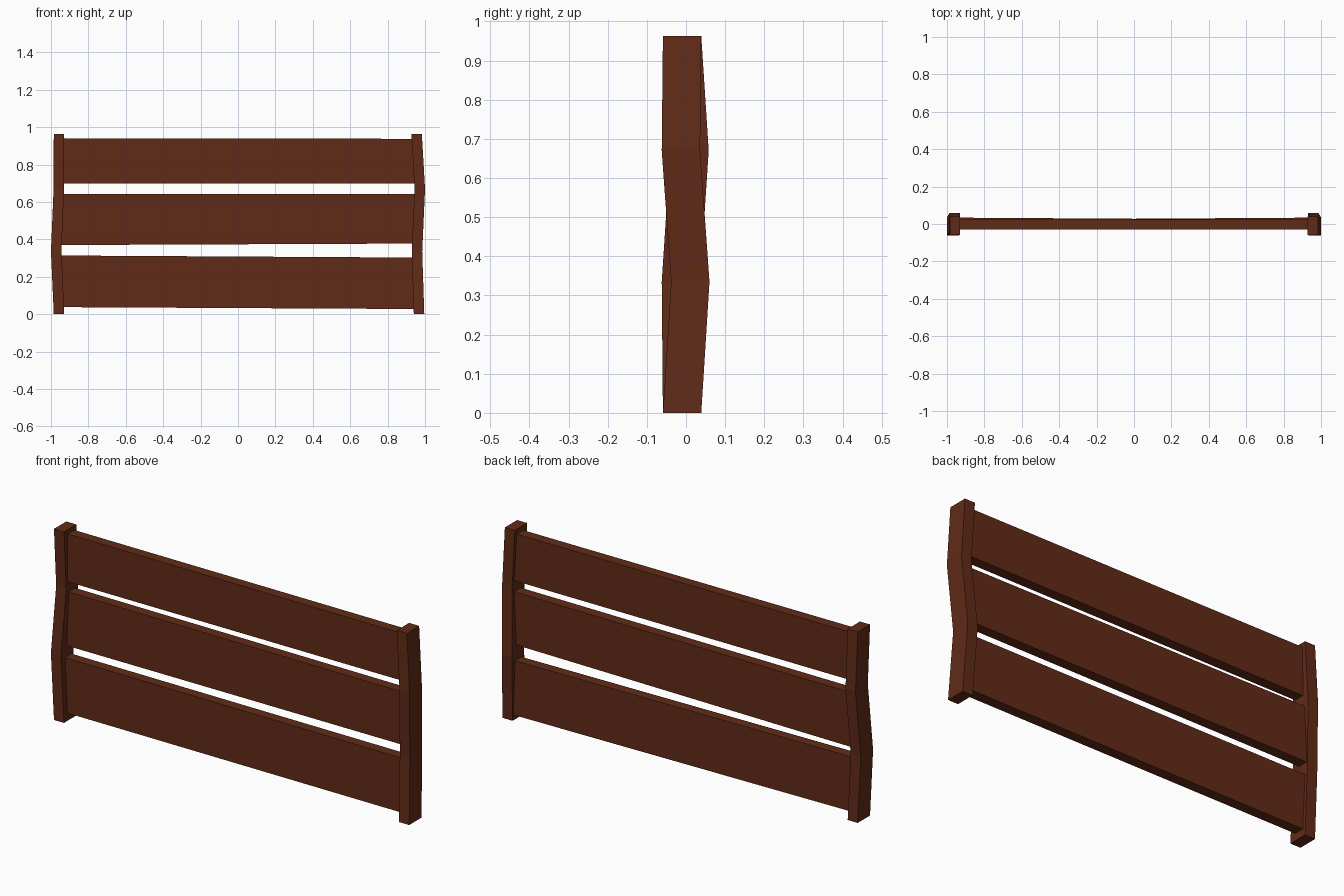
import bpy, bmesh

if "Cube" in bpy.data.objects:
    bpy.data.objects.remove(bpy.data.objects["Cube"])

wood = bpy.data.materials.new("dark_wood")
wood.diffuse_color = (0.12, 0.024, 0.009, 1)
wood.use_nodes = True
wood.node_tree.nodes["Principled BSDF"].inputs["Base Color"].default_value = wood.diffuse_color


def loft(name, rings):
    """Join a row of four-cornered rings into a closed solid."""
    bm = bmesh.new()
    loops = [[bm.verts.new(p) for p in ring] for ring in rings]
    for a, b in zip(loops, loops[1:]):
        for i in range(4):
            j = (i + 1) % 4
            bm.faces.new((a[i], a[j], b[j], b[i]))
    bm.faces.new(loops[0][::-1])
    bm.faces.new(loops[-1])
    bmesh.ops.recalc_face_normals(bm, faces=bm.faces)
    mesh = bpy.data.meshes.new(name)
    bm.to_mesh(mesh)
    bm.free()
    mesh.materials.append(wood)
    obj = bpy.data.objects.new(name, mesh)
    bpy.context.collection.objects.link(obj)


def post(name, centres, w=0.028, d=0.049):
    loft(name, [[(x - w, y - d, z), (x + w, y - d, z), (x + w, y + d, z), (x - w, y + d, z)]
                for x, y, z in centres])


def plank(name, ends):
    # each end: x, front y, bottom z, top z
    t = 0.052
    loft(name, [[(x, y, lo), (x, y + t, lo), (x, y + t, hi), (x, y, hi)]
                for x, y, lo, hi in ends])


# crooked posts
post("left_post", [(-0.957, -0.01, 0), (-0.972, -0.013, 0.335),
                   (-0.958, 0.009, 0.67), (-0.957, -0.01, 0.963)])
post("right_post", [(0.968, -0.01, 0), (0.957, 0.011, 0.335),
                    (0.972, -0.013, 0.67), (0.955, -0.01, 0.963)])

# slightly skewed planks
plank("top_plank", [(-0.95, -0.029, 0.70, 0.941), (0.95, -0.029, 0.70, 0.938)])
plank("middle_plank", [(-0.95, -0.018, 0.37, 0.644), (0.95, -0.03, 0.378, 0.644)])
plank("bottom_plank", [(-0.95, -0.03, 0.038, 0.314), (0.95, -0.018, 0.028, 0.303)])
